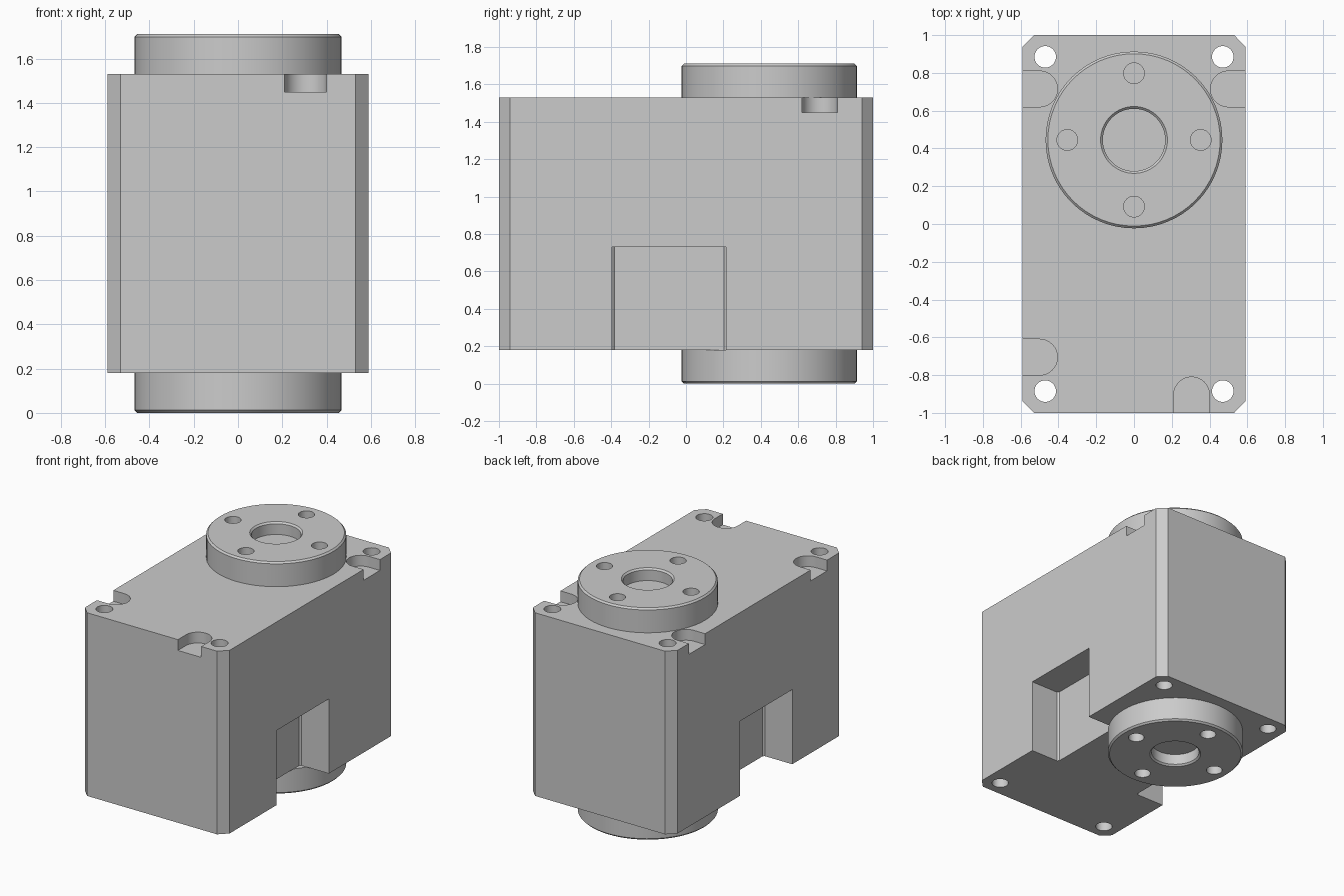
import bpy, bmesh
from math import cos, sin, pi, radians
from mathutils import Matrix, Vector

cube = bpy.data.objects.get("Cube")
if cube:
    bpy.data.objects.remove(cube, do_unlink=True)

grey = bpy.data.materials.new("machined grey")
grey.use_nodes = True
colour = (0.6, 0.6, 0.6, 1)
grey.diffuse_color = colour
grey.node_tree.nodes["Principled BSDF"].inputs["Base Color"].default_value = colour

HX, HY, LOW, HIGH = 0.59, 1.0, 0.18, 1.53   # housing extents
FLANGE_Y = 0.445


def finish(name, bm):
    bmesh.ops.recalc_face_normals(bm, faces=bm.faces)
    mesh = bpy.data.meshes.new(name)
    bm.to_mesh(mesh)
    bm.free()
    mesh.materials.append(grey)
    obj = bpy.data.objects.new(name, mesh)
    bpy.context.collection.objects.link(obj)
    return obj


def add_prism(bm, outline, z0, z1):
    """Extrude a plan outline between two heights."""
    face = bm.faces.new([bm.verts.new((x, y, z0)) for x, y in outline])
    top = bmesh.ops.extrude_face_region(bm, geom=[face])["geom"]
    verts = [g for g in top if isinstance(g, bmesh.types.BMVert)]
    bmesh.ops.translate(bm, verts=verts, vec=(0, 0, z1 - z0))


def circle(x, y, r, n=32):
    return [(x + r * cos(2 * pi * i / n), y + r * sin(2 * pi * i / n)) for i in range(n)]


def slot(x, y, angle, r=0.095, length=0.25, n=16):
    """Round-ended slot centred on its arc and running out at the given angle."""
    pts = [Vector((length, -r)), Vector((length, r))]
    pts += [Vector((-r * sin(pi * i / n), r * cos(pi * i / n))) for i in range(n + 1)]
    turn = Matrix.Rotation(angle, 2)
    return [tuple(turn @ p + Vector((x, y))) for p in pts]


def bevelled_box(x, y, hx, hy, c):
    return [(x + sx * a, y + sy * b) for sx, sy, a, b in (
        (1, 1, hx, hy - c), (1, 1, hx - c, hy), (-1, 1, hx - c, hy), (-1, 1, hx, hy - c),
        (-1, -1, hx, hy - c), (-1, -1, hx - c, hy), (1, -1, hx - c, hy), (1, -1, hx, hy - c))]


def cut(obj, bm):
    """Subtract the cutter mesh, then throw the cutter away."""
    cutter = finish("cutter", bm)
    cutter.hide_render = True
    mod = obj.modifiers.new("cut", "BOOLEAN")
    mod.operation, mod.solver, mod.object = "DIFFERENCE", "EXACT", cutter
    select(obj)
    bpy.ops.object.modifier_apply(modifier=mod.name)
    bpy.data.objects.remove(cutter, do_unlink=True)


def select(obj):
    bpy.ops.object.select_all(action="DESELECT")
    obj.select_set(True)
    bpy.context.view_layer.objects.active = obj


def smooth(obj):
    select(obj)
    bpy.ops.object.shade_smooth_by_angle(angle=radians(30))


# Housing block with chamfered upright corners
bm = bmesh.new()
add_prism(bm, bevelled_box(0, 0, HX, HY, 0.06), LOW, HIGH)
housing = finish("housing", bm)

bm = bmesh.new()
for side in (-1, 1):
    # Corner through holes
    for end in (-1, 1):
        add_prism(bm, circle(side * 0.47, end * 0.885, 0.057), 0, 2)
    # Lower side notches
    add_prism(bm, bevelled_box(side * (HX + 0.065), -0.09, 0.3, 0.305, 0.012), 0, 0.73)
# Shallow round-ended slots in the top
for x, y, angle in ((-0.31, 0.715, pi), (0.31, 0.715, 0),
                    (-0.31, -0.705, pi), (0.305, -0.905, -pi / 2)):
    # Each slot starts at its arc centre
    shift = 0.19 if abs(sin(angle)) < 0.5 else 0
    add_prism(bm, slot(x + cos(angle) * shift, y, angle), 1.45, 1.7)
cut(housing, bm)
smooth(housing)


# Round flanges: turned profile with a central recess and four blind holes
def flange(name, base, direction):
    h, c, R, r, deep = 0.18, 0.012, 0.468, 0.165, 0.09
    profile = [(0, 0), (R, 0), (R, h - c), (R - c, h), (r + c, h), (r, h - c),
               (r, h - deep), (0, h - deep)]
    bm = bmesh.new()
    verts = [bm.verts.new((x, 0, z)) for x, z in profile]
    edges = [bm.edges.new(pair) for pair in zip(verts, verts[1:])]
    bmesh.ops.spin(bm, geom=verts + edges, cent=(0, 0, 0), axis=(0, 0, 1),
                   angle=2 * pi, steps=64, use_merge=True)
    bmesh.ops.remove_doubles(bm, verts=bm.verts, dist=0.0001)
    for v in bm.verts:
        v.co = (v.co.x, v.co.y + FLANGE_Y, base + direction * v.co.z)
    obj = finish(name, bm)
    bm = bmesh.new()
    low, high = sorted((base + direction * (h - deep), base + direction * (h + 0.1)))
    for i in range(4):
        a = i * pi / 2
        add_prism(bm, circle(0.353 * cos(a), FLANGE_Y + 0.353 * sin(a), 0.055, 24), low, high)
    cut(obj, bm)
    smooth(obj)


flange("top_flange", HIGH, 1)
flange("bottom_flange", LOW, -1)
